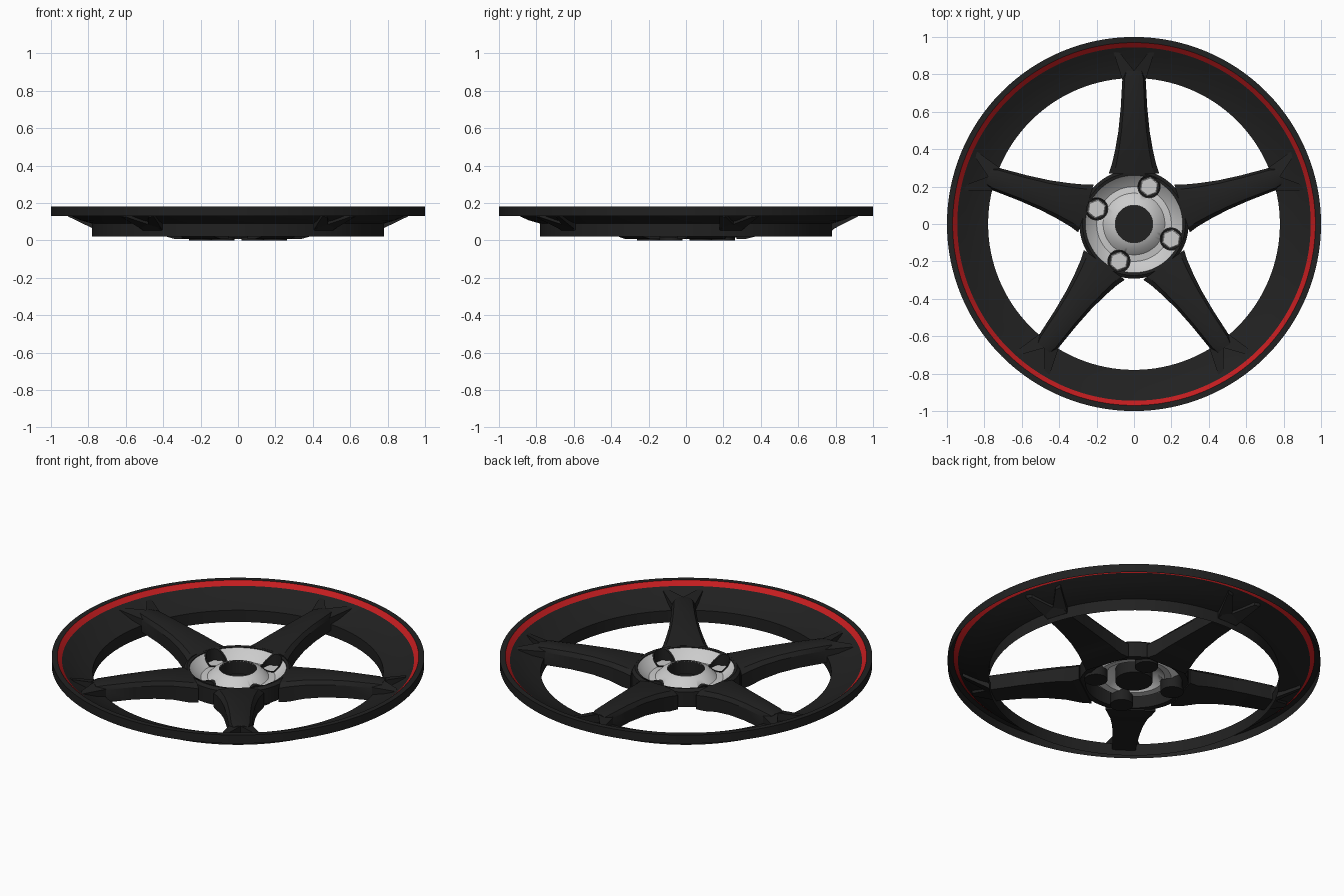
import bpy, bmesh
from math import sin, cos, pi, radians, hypot

if "Cube" in bpy.data.objects:
    bpy.data.objects.remove(bpy.data.objects["Cube"])


def material(name, col):
    m = bpy.data.materials.new(name)
    m.diffuse_color = (*col, 1)
    m.use_nodes = True
    m.node_tree.nodes["Principled BSDF"].inputs["Base Color"].default_value = m.diffuse_color
    return m


black = material("black", (0.015, 0.015, 0.015))
red = material("red", (0.55, 0.012, 0.014))


def build(name, verts, faces, mat=None, angle=35, closed=True):
    me = bpy.data.meshes.new(name)
    me.from_pydata(verts, [], faces)
    bm = bmesh.new()
    bm.from_mesh(me)
    bmesh.ops.remove_doubles(bm, verts=bm.verts, dist=1e-5)
    if closed:
        bmesh.ops.recalc_face_normals(bm, faces=bm.faces)
    bm.to_mesh(me)
    bm.free()
    me.shade_smooth()
    me.set_sharp_from_angle(angle=radians(angle))
    ob = bpy.data.objects.new(name, me)
    bpy.context.collection.objects.link(ob)
    if mat:
        me.materials.append(mat)
    return ob


def lathe(name, prof, mat=None, n=96, closed=True, angle=35):
    """Revolve an (r, z) profile around z."""
    k = len(prof)
    verts = [(r * cos(2 * pi * i / n), r * sin(2 * pi * i / n), z)
             for i in range(n) for r, z in prof]
    faces = []
    for i in range(n):
        a, b = i * k, (i + 1) % n * k
        for j in range(k if closed else k - 1):
            q = (j + 1) % k
            faces.append((a + j, a + q, b + q, b + j))
    return build(name, verts, faces, mat, angle, closed)


def loft(name, rings, mat):
    """Skin a list of equal cross-sections and cap both ends."""
    k = len(rings[0])
    faces = [tuple(range(k)), tuple(range((len(rings) - 1) * k, len(rings) * k))]
    for i in range(len(rings) - 1):
        for j in range(k):
            q = (j + 1) % k
            faces.append((i * k + j, i * k + q, (i + 1) * k + q, (i + 1) * k + j))
    return build(name, [v for r in rings for v in r], faces, mat, 30)


# rim: outer lip, red stripe, dished inner barrel
lathe("rim_lip", [(1, 0.13), (1, 0.18), (0.97, 0.18)], black, 128, False)
lathe("rim_stripe", [(0.97, 0.18), (0.945, 0.157)], red, 128, False)
lathe("rim_barrel", [(0.945, 0.157), (0.90, 0.134), (0.84, 0.107),
                     (0.78, 0.09), (0.78, 0.02)], black, 128, False)

# hub: dished grey face, black collar around it, dark centre bore
DISC = [(0.10, 0.11), (0.13, 0.098), (0.165, 0.063), (0.20, 0.058),
        (0.235, 0.083), (0.262, 0.113)]


def disc_z(r):
    if r <= DISC[0][0]:
        return DISC[0][1]
    for (r0, z0), (r1, z1) in zip(DISC, DISC[1:]):
        if r <= r1:
            return z0 + (z1 - z0) * (r - r0) / (r1 - r0)
    return DISC[-1][1]


disc = lathe("hub_face", DISC + [(r, z - 0.008) for r, z in reversed(DISC)])
collar = lathe("hub_collar", [(0.26, 0.015), (0.26, 0.115), (0.275, 0.118),
                              (0.292, 0.105), (0.292, 0.015)], black)
lathe("centre_bore", [(0.10, 0.108), (0.10, 0.03), (0, 0.03)], black, 64, False)

# bolt wells with recessed hex bolts
bolt_centres = [(0.215 * cos(radians(a)), 0.215 * sin(radians(a)))
                for a in (68, 158, 248, 338)]
N = 32
for cx, cy in bolt_centres:
    def ring(rad, z=None):
        pts = []
        for i in range(N):
            x, y = cx + rad * cos(2 * pi * i / N), cy + rad * sin(2 * pi * i / N)
            pts.append((x, y, disc_z(hypot(x, y)) + 0.004 if z is None else z))
        return pts
    loft("bolt_well", [ring(0.062, 0.0), ring(0.062), ring(0.053), ring(0.053, 0.012)], black)
    hexa = [[(cx + s * cos(i * pi / 3 + 0.37), cy + s * sin(i * pi / 3 + 0.37), z)
             for i in range(6)] for s, z in ((0.053, 0.013), (0.053, 0.05), (0.047, 0.054))]
    loft("hex_bolt", hexa, None)
    # cut the hub parts open above each well
    cutter = loft("well_cutter", [ring(0.0575, -0.1), ring(0.0575, 0.3)], None)
    for ob in (disc, collar):
        mod = ob.modifiers.new("well", 'BOOLEAN')
        mod.object = cutter
        mod.operation = 'DIFFERENCE'
        mod.solver = 'EXACT'
        bpy.context.view_layer.objects.active = ob
        bpy.ops.object.modifier_apply(modifier=mod.name)
    bpy.data.objects.remove(cutter)

# five spokes: (radius, half width, top z, bottom z)
STATIONS = [(0.27, 0.135, 0.118, 0.006), (0.32, 0.118, 0.126, 0.008),
            (0.40, 0.100, 0.138, 0.028), (0.50, 0.083, 0.147, 0.042),
            (0.62, 0.071, 0.153, 0.05), (0.78, 0.062, 0.155, 0.052),
            (0.82, 0.050, 0.150, 0.085)]
for s in range(5):
    a = radians(90 + 72 * s)

    def place(u, r, z):
        return (r * cos(a) + u * sin(a), r * sin(a) - u * cos(a), z)

    rings = []
    for r, w, zt, zb in STATIONS:
        sec = [(-w, zb), (-w, zt - 0.03), (-0.8 * w, zt - 0.008), (-0.4 * w, zt),
               (0.4 * w, zt), (0.8 * w, zt - 0.008), (w, zt - 0.03), (w, zb)]
        rings.append([place(u, r, z) for u, z in sec])
    loft("spoke", rings, black)

    # forked tip: two prongs spreading into the rim
    for side in (-1, 1):
        plan = [(0, 0.77), (0, 0.82), (0.075, 0.915), (0.11, 0.92), (0.062, 0.77)]
        top = [0.152, 0.150, 0.148, 0.146, 0.130]
        bot = [0.052, 0.085, 0.125, 0.128, 0.052]
        loft("spoke_prong", [[place(side * u, r, z) for (u, r), z in zip(plan, zs)]
                             for zs in (bot, top)], black)
